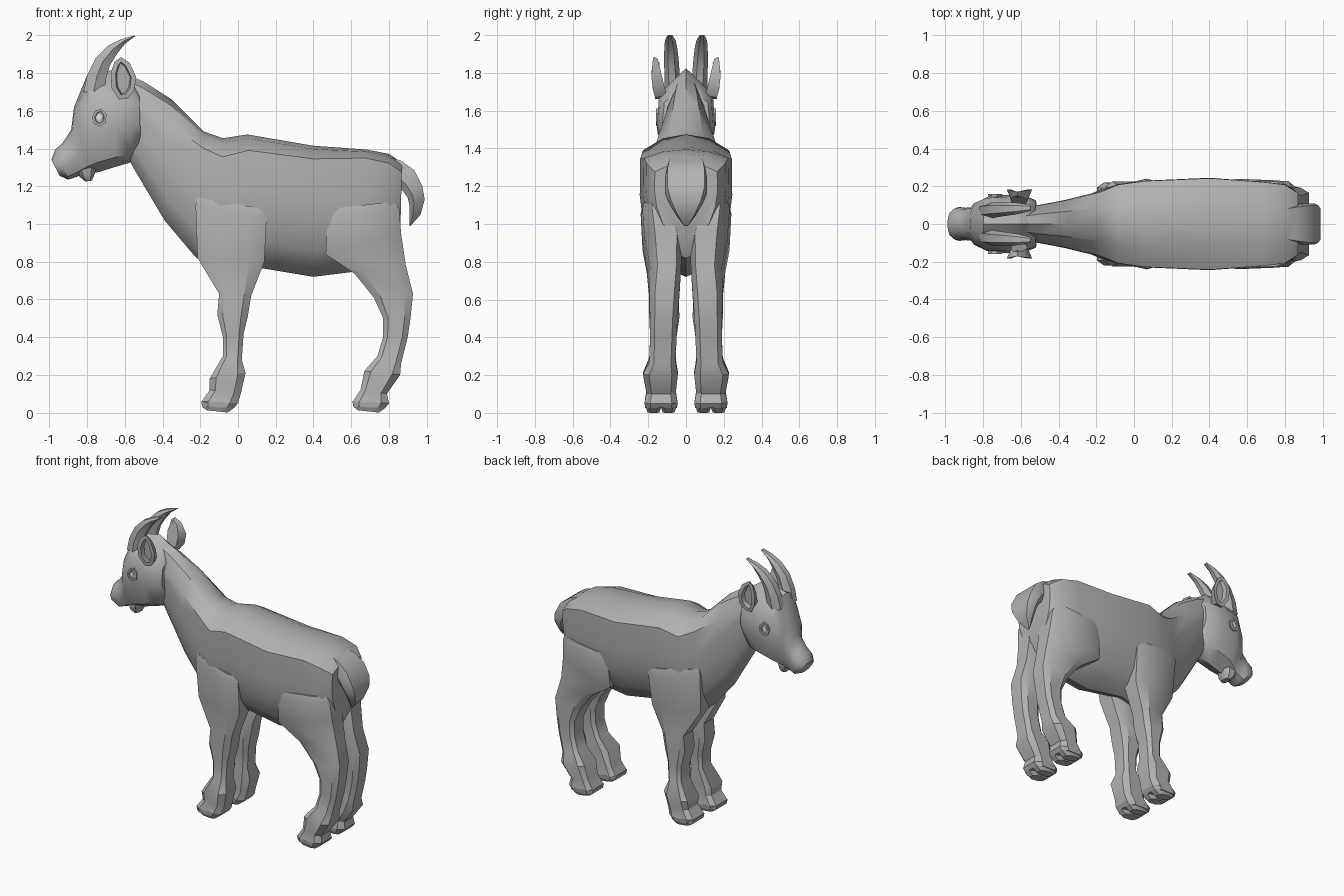
import bpy, bmesh, math


def material(name, rgb):
    m = bpy.data.materials.new(name)
    m.diffuse_color = (*rgb, 1)
    return m


GREY = material("grey hide", (0.45, 0.45, 0.45))
PALE = material("pale eye", (0.9, 0.9, 0.9))


def finish(name, bm, mirror=False, angle=32):
    bmesh.ops.recalc_face_normals(bm, faces=bm.faces[:])
    me = bpy.data.meshes.new(name)
    bm.to_mesh(me)
    bm.free()
    ob = bpy.data.objects.new(name, me)
    bpy.context.collection.objects.link(ob)
    me.materials.append(GREY)
    me.materials.append(PALE)
    if mirror:
        ob.modifiers.new("both sides", 'MIRROR').use_axis = (False, True, False)
    bpy.ops.object.select_all(action='DESELECT')
    ob.select_set(True)
    bpy.context.view_layer.objects.active = ob
    bpy.ops.object.shade_smooth_by_angle(angle=math.radians(angle))
    return ob


def loft(name, sections, profile, mirror=False, angle=32, taper=None):
    """Each section: front/top point (x, z), back/bottom point (x, z),
    half width, y centre. Profile is one half ring of (t, width), or a
    function of an extra section value. Taper scales y by (x, z)."""
    bm = bmesh.new()
    rings = []
    for ax, az, bx, bz, w, c, *extra in sections:
        half = profile(*extra) if callable(profile) else profile
        ring = half + [(t, -u) for t, u in reversed(half) if u > 0]
        rings.append([bm.verts.new((ax + t * (bx - ax), c + u * w, az + t * (bz - az)))
                      for t, u in ring])
    if taper:
        for v in bm.verts:
            v.co.y *= taper(v.co.x, v.co.z)
    n = len(rings[0])
    for a, b in zip(rings, rings[1:]):
        for i in range(n):
            j = (i + 1) % n
            bm.faces.new((a[i], a[j], b[j], b[i]))
    bm.faces.new(rings[0])
    bm.faces.new(rings[-1])
    return finish(name, bm, mirror, angle)


# Torso and neck: crest, sharp flank edge, full side, keeled belly
def body_ring(e):
    return [(0, 0), (0.25 * e, 0.52), (e, 0.97), (0.38, 0.98), (0.58, 0.91),
            (0.8, 0.72), (0.94, 0.4), (1, 0)]


loft("torso_and_neck", [
    (-0.58, 1.79, -0.60, 1.38, 0.08, 0, 0.33),
    (-0.50, 1.755, -0.55, 1.29, 0.10, 0, 0.29),
    (-0.35, 1.66, -0.39, 1.02, 0.13, 0, 0.21),
    (-0.18, 1.49, -0.23, 0.83, 0.172, 0, 0.13),
    (-0.08, 1.455, -0.10, 0.72, 0.215, 0, 0.135),
    (0.05, 1.475, 0.10, 0.77, 0.235, 0, 0.12),
    (0.40, 1.415, 0.40, 0.72, 0.25, 0, 0.10),
    (0.68, 1.395, 0.64, 0.75, 0.23, 0, 0.07),
    (0.80, 1.372, 0.81, 0.82, 0.215, 0, 0.09),
    (0.87, 1.325, 0.86, 0.92, 0.17, 0, 0.12)], body_ring)


# Head, from the jaw and ridged crown to the blunt nose
def head_ring(ridge):
    return [(0, 0), (0.14 * ridge, 0.5), (0.27, 0.92), (0.6, 1), (0.9, 0.65), (1, 0)]


loft("head", [
    (-0.525, 1.73, -0.515, 1.41, 0.125, 0, 1),
    (-0.555, 1.78, -0.575, 1.325, 0.145, 0, 1),
    (-0.62, 1.825, -0.66, 1.30, 0.155, 0, 1),
    (-0.80, 1.79, -0.74, 1.275, 0.15, 0, 0.5),
    (-0.87, 1.62, -0.79, 1.27, 0.12, 0, 0.3),
    (-0.885, 1.50, -0.83, 1.26, 0.088, 0, 0.3),
    (-0.93, 1.43, -0.87, 1.245, 0.086, 0, 0.3),
    (-0.97, 1.395, -0.90, 1.235, 0.09, 0, 0.5),
    (-0.99, 1.34, -0.945, 1.255, 0.065, 0, 0.5)], head_ring, angle=42)

ROUND = [(0, 0.55), (0.25, 1), (0.75, 1), (1, 0.55)]
BOXY = [(0, 0.72), (0.18, 1), (0.78, 1), (1, 0.65)]

# Chin
loft("chin", [
    (-0.86, 1.30, -0.75, 1.30, 0.06, 0),
    (-0.84, 1.25, -0.76, 1.265, 0.055, 0),
    (-0.81, 1.225, -0.775, 1.23, 0.035, 0)], ROUND)

# Horns, swept back to a thin edge
loft("horns", [
    (-0.82, 1.70, -0.71, 1.70, 0.042, 0.07),
    (-0.80, 1.79, -0.70, 1.77, 0.041, 0.073),
    (-0.755, 1.88, -0.68, 1.84, 0.039, 0.077),
    (-0.69, 1.945, -0.64, 1.905, 0.035, 0.08),
    (-0.62, 1.98, -0.60, 1.955, 0.029, 0.083),
    (-0.548, 2.0, -0.545, 1.997, 0.015, 0.085)],
    [(0, 0.55), (0.5, 1), (1, 0.45)], True)


# Cupped shapes: an outer rim, a smaller back, and a sunken front
def cup(name, pts, y_front, y_back, rim, depth, sunken=0, shrink=0.75):
    bm = bmesh.new()
    cx = sum(p[0] for p in pts) / len(pts)
    cz = sum(p[1] for p in pts) / len(pts)
    front = [bm.verts.new((x, y_front(z), z)) for x, z in pts]
    back = [bm.verts.new((cx + shrink * (x - cx), y_back(z), cz + 0.9 * (z - cz)))
            for x, z in pts]
    face = bm.faces.new(front)
    bm.faces.new(back)
    for i in range(len(pts)):
        j = (i + 1) % len(pts)
        bm.faces.new((front[i], front[j], back[j], back[i]))
    bmesh.ops.recalc_face_normals(bm, faces=bm.faces[:])
    bmesh.ops.inset_region(bm, faces=[face], thickness=rim, depth=0)
    bmesh.ops.inset_region(bm, faces=[face], thickness=rim * 0.25, depth=-depth)
    face.material_index = sunken
    return finish(name, bm, True, 40)


cup("ears", [(-0.63, 1.66), (-0.67, 1.72), (-0.675, 1.80), (-0.655, 1.86), (-0.62, 1.885),
             (-0.575, 1.855), (-0.54, 1.78), (-0.55, 1.71), (-0.58, 1.67)],
    lambda z: 0.183 - 1.3 * (z - 1.79) ** 2, lambda z: 0.10 + 0.22 * (z - 1.66),
    0.026, 0.03, shrink=0.65)
cup("eye_sockets", [(-0.775, 1.565), (-0.757, 1.60), (-0.725, 1.612), (-0.698, 1.585),
                    (-0.70, 1.54), (-0.73, 1.518), (-0.762, 1.53)],
    lambda z: 0.16, lambda z: 0.12, 0.014, 0.006)
cup("eyes", [(-0.757, 1.56), (-0.742, 1.587), (-0.718, 1.575), (-0.735, 1.545)],
    lambda z: 0.157, lambda z: 0.14, 0.002, 0.0, 1)


# Legs: front edge, back edge, half width and centre, ending in the foot
def height_blend(z):
    return min(1, max(0, (z - 0.62) / 0.2))


def shoulder(x, z):
    return 1 - 0.27 * height_blend(z) * min(1, max(0, (0.08 - x) / 0.3))


def haunch(x, z):
    return 1 - 0.22 * height_blend(z) * min(1, max(0, (x - 0.74) / 0.18))


loft("front_legs", [
    (-0.215, 1.14, 0.14, 1.08, 0.06, 0.172),
    (-0.225, 1.10, 0.152, 1.04, 0.075, 0.168),
    (-0.215, 0.82, 0.14, 0.80, 0.09, 0.127),
    (-0.10, 0.63, 0.07, 0.62, 0.077, 0.118),
    (-0.11, 0.52, 0.05, 0.50, 0.08, 0.115),
    (-0.08, 0.40, 0.03, 0.42, 0.07, 0.12),
    (-0.08, 0.30, 0.02, 0.28, 0.068, 0.123),
    (-0.15, 0.18, 0.04, 0.21, 0.09, 0.135),
    (-0.15, 0.12, 0.015, 0.10, 0.076, 0.132),
    (-0.195, 0.055, 0.0, 0.05, 0.088, 0.132)], BOXY, True, taper=shoulder)
loft("hind_legs", [
    (0.485, 1.08, 0.83, 1.12, 0.07, 0.16),
    (0.475, 1.04, 0.855, 1.08, 0.09, 0.15),
    (0.465, 0.84, 0.865, 0.95, 0.105, 0.125),
    (0.62, 0.735, 0.89, 0.78, 0.09, 0.118),
    (0.72, 0.61, 0.928, 0.63, 0.08, 0.115),
    (0.77, 0.50, 0.915, 0.50, 0.073, 0.118),
    (0.77, 0.40, 0.90, 0.40, 0.07, 0.12),
    (0.74, 0.30, 0.865, 0.26, 0.07, 0.125),
    (0.67, 0.22, 0.86, 0.20, 0.092, 0.135),
    (0.65, 0.12, 0.79, 0.10, 0.078, 0.132),
    (0.607, 0.055, 0.80, 0.05, 0.088, 0.132)], BOXY, True, taper=haunch)

# Hooves, with a split between the two toes at the sole
for leg, x in (("front", -0.195), ("hind", 0.607)):
    loft(f"{leg}_hooves", [
        (x, 0.06, x + 0.195, 0.05, 0.088, 0.132),
        (x + 0.005, 0.03, x + 0.175, 0.025, 0.084, 0.132)], BOXY, True)
    for side, c in (("inner", 0.092), ("outer", 0.172)):
        loft(f"{leg}_{side}_toes", [
            (x + 0.005, 0.03, x + 0.175, 0.025, 0.039, c),
            (x + 0.03, 0.012, x + 0.14, 0.0, 0.032, c)], ROUND, True)

# Tail, broad and hanging to a point
loft("tail", [
    (0.76, 1.372, 0.78, 1.27, 0.08, 0),
    (0.865, 1.335, 0.83, 1.22, 0.10, 0),
    (0.935, 1.285, 0.87, 1.18, 0.11, 0),
    (0.978, 1.20, 0.90, 1.14, 0.11, 0),
    (0.99, 1.13, 0.91, 1.10, 0.09, 0),
    (0.968, 1.05, 0.91, 1.04, 0.05, 0),
    (0.915, 0.99, 0.91, 0.99, 0.01, 0)],
    [(0, 0.9), (0.3, 1), (0.7, 1), (1, 0.75)])
